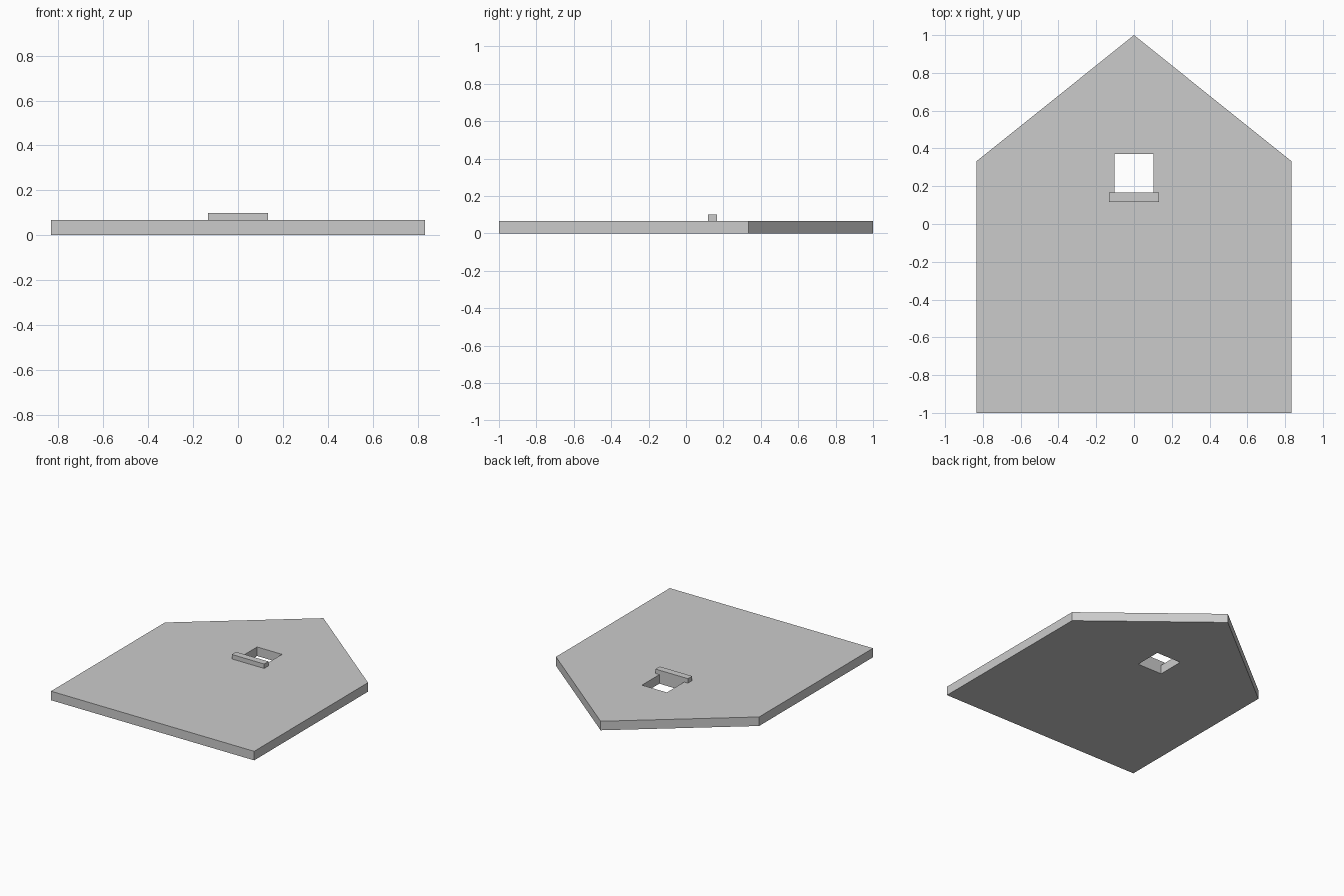
import bpy
import bmesh

default_cube = bpy.data.objects.get("Cube")
if default_cube:
    bpy.data.objects.remove(default_cube, do_unlink=True)

# Single plain grey for the whole model
GREY = (0.6, 0.6, 0.6, 1.0)
grey = bpy.data.materials.new("plain_grey")
grey.use_nodes = True
grey.diffuse_color = GREY
grey.node_tree.nodes["Principled BSDF"].inputs["Base Color"].default_value = GREY


def prism(name, outline, bottom, top):
    """Extrude a flat outline upward from bottom to top."""
    bm = bmesh.new()
    base = bm.faces.new([bm.verts.new((x, y, bottom)) for x, y in outline])
    extruded = bmesh.ops.extrude_face_region(bm, geom=[base], use_keep_orig=True)
    raised = [v for v in extruded["geom"] if isinstance(v, bmesh.types.BMVert)]
    bmesh.ops.translate(bm, verts=raised, vec=(0, 0, top - bottom))
    bmesh.ops.recalc_face_normals(bm, faces=bm.faces)
    mesh = bpy.data.meshes.new(name)
    bm.to_mesh(mesh)
    bm.free()
    mesh.materials.append(grey)
    obj = bpy.data.objects.new(name, mesh)
    bpy.context.collection.objects.link(obj)
    return obj


def rectangle(half_width, front, back):
    return [(-half_width, front), (half_width, front),
            (half_width, back), (-half_width, back)]


HALF_WIDTH = 0.833
EAVES = 0.333
THICKNESS = 0.067
SILL_BACK = 0.167

# Gable wall lying flat, with its peak at the back
gable = rectangle(HALF_WIDTH, -1, EAVES)
gable.insert(3, (0, 1))
wall = prism("gable_wall", gable, 0, THICKNESS)

# Square window opening through the wall
cutter = prism("window_cutter", rectangle(0.102, SILL_BACK, 0.37), -0.1, 0.2)
cutter.hide_render = True
cutter.hide_set(True)
cutter.display_type = 'WIRE'
opening = wall.modifiers.new("window_opening", 'BOOLEAN')
opening.operation = 'DIFFERENCE'
opening.solver = 'EXACT'
opening.object = cutter

# Ledge along the lower edge of the opening
prism("window_sill", rectangle(0.133, 0.117, SILL_BACK), THICKNESS, 0.1)
